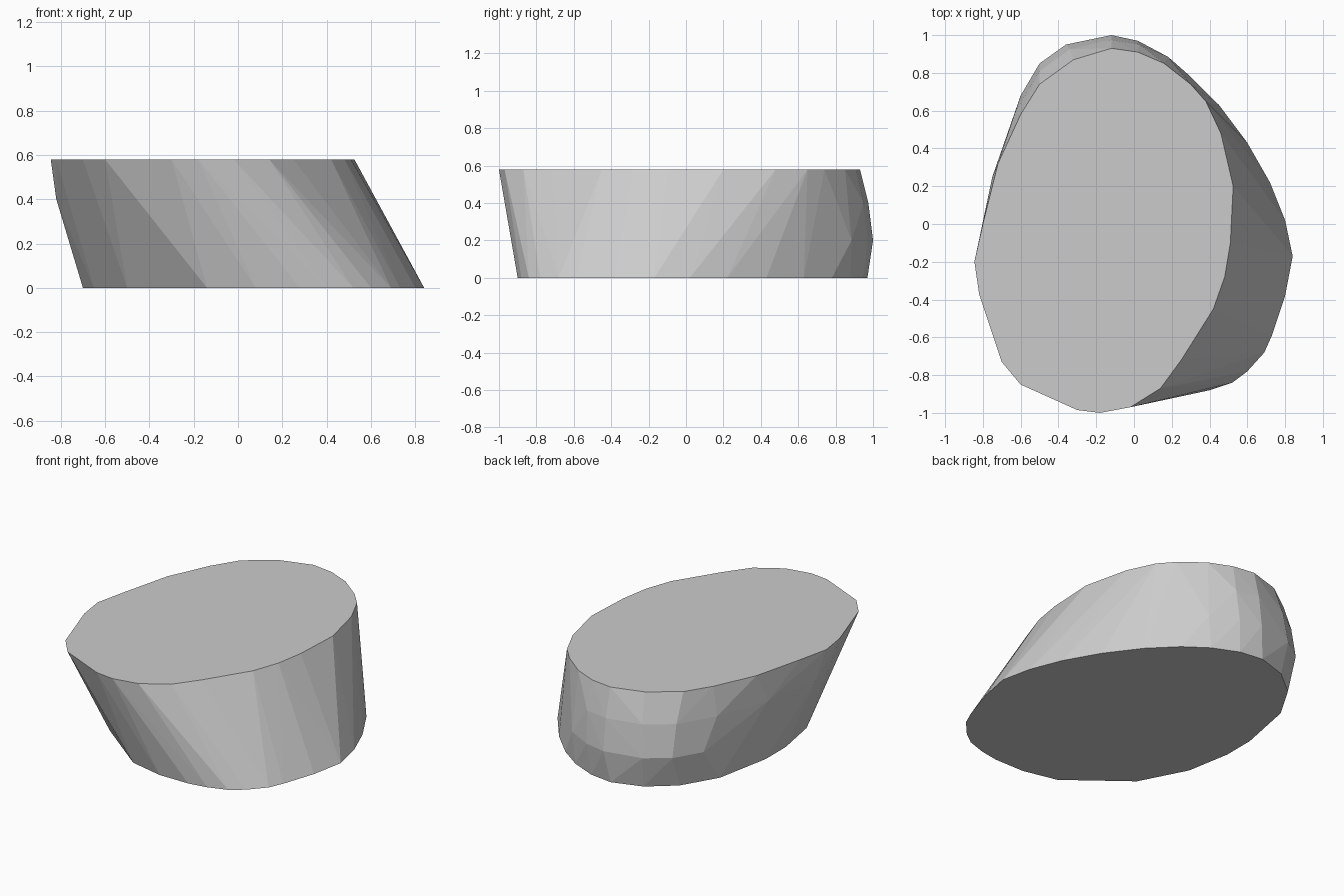
import bpy, bmesh, math

# Top cap outline (counter-clockwise)
top = [(-.80, 0), (-.72, .32), (-.60, .58), (-.50, .74), (-.32, .87), (-.12, .93),
       (.02, .91), (.16, .85), (.30, .74), (.38, .65), (.46, .48), (.525, .20),
       (.51, -.10), (.48, -.28), (.42, -.45), (.25, -.72), (.14, -.87), (-.02, -.97),
       (-.18, -1), (-.30, -.985), (-.60, -.85), (-.70, -.73), (-.82, -.37), (-.845, -.20)]

# Base outline
base = [(.84, -.17), (.80, -.38), (.73, -.59), (.69, -.68), (.60, -.78), (.52, -.84),
        (.40, -.88), (.28, -.90), (.08, -.90), (-.14, -.85), (-.50, -.57), (-.65, -.28),
        (-.70, 0), (-.70, .20), (-.63, .56), (-.50, .78), (-.34, .91), (-.15, .97),
        (0, .95), (.16, .88), (.30, .78), (.45, .63), (.60, .43), (.72, .22), (.80, .02)]

# Bulge at the rounded back left side, as rings of (height, points)
bulge = [(.20, [(-.60, .68), (-.50, .85), (-.36, .95), (-.12, 1), (.02, .97), (.18, .885)]),
         (.40, [(-.82, -.12), (-.75, .25), (-.63, .59), (-.50, .81), (-.34, .925),
                (-.12, .975), (.03, .95)])]

# Stone body: convex skin around all rings
bm = bmesh.new()
for z, ring in [(0, base), (.58, top)] + bulge:
    for x, y in ring:
        bm.verts.new((x, y, z))
hull = bmesh.ops.convex_hull(bm, input=bm.verts[:])
bmesh.ops.delete(bm, geom=[v for v in bm.verts if not v.link_faces], context='VERTS')
# Merge the flat caps into single faces
bmesh.ops.dissolve_limit(bm, angle_limit=math.radians(0.5), verts=bm.verts[:], edges=bm.edges[:])
bmesh.ops.recalc_face_normals(bm, faces=bm.faces[:])

mesh = bpy.data.meshes.new("stone_body")
bm.to_mesh(mesh)
bm.free()
obj = bpy.data.objects.new("stone_body", mesh)
bpy.context.collection.objects.link(obj)
